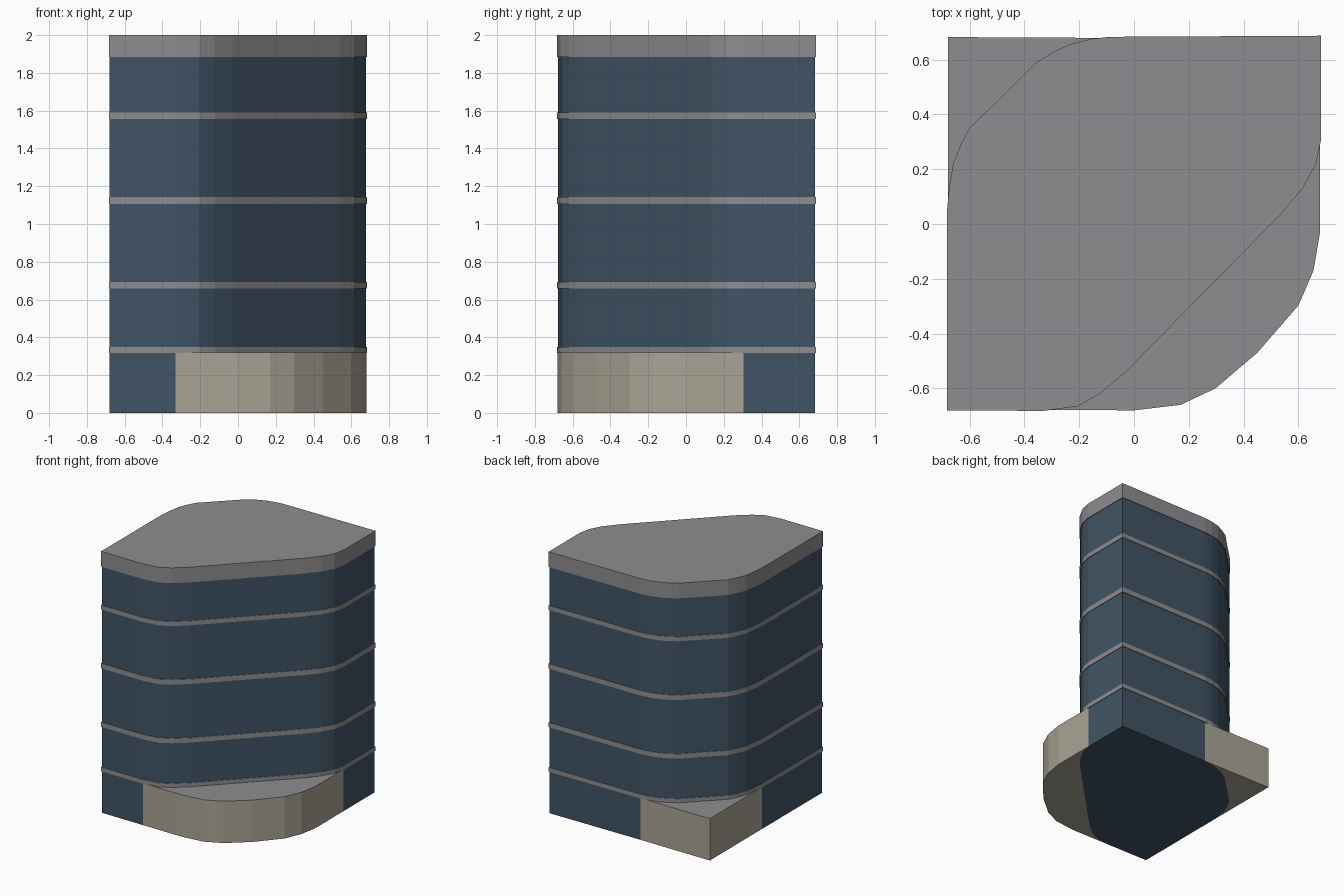
import bpy, bmesh
from mathutils import Vector

if "Cube" in bpy.data.objects:
    bpy.data.objects.remove(bpy.data.objects["Cube"])


def material(name, rgb):
    m = bpy.data.materials.new(name)
    m.diffuse_color = (*rgb, 1)
    m.use_nodes = True
    m.node_tree.nodes["Principled BSDF"].inputs["Base Color"].default_value = m.diffuse_color
    return m


GLASS = material("blue glass", (0.052, 0.088, 0.130))
GREY = material("grey concrete", (0.27, 0.27, 0.28))
BEIGE = material("beige stone", (0.40, 0.37, 0.30))

# Floor plan of the slabs (counter-clockwise): two sharp corners, two rounded cuts
FRONT_CUT = [(-0.33, -0.682), (-0.205, -0.665), (-0.125, -0.62), (-0.03, -0.54),
             (0.54, 0.04), (0.615, 0.13), (0.665, 0.22), (0.682, 0.305)]
BACK_CUT = [(-0.09, 0.683), (-0.16, 0.675), (-0.23, 0.657), (-0.29, 0.63), (-0.355, 0.59),
            (-0.6, 0.35), (-0.632, 0.29), (-0.66, 0.22), (-0.675, 0.13), (-0.682, 0.05)]
SLAB = [(-0.683, -0.68)] + FRONT_CUT + [(0.682, 0.687)] + BACK_CUT


def offset(pts, d):
    """Move a counter-clockwise outline outwards by d with mitred corners."""
    out = []
    for i, p in enumerate(pts):
        a, b, c = Vector(pts[i - 1]), Vector(p), Vector(pts[(i + 1) % len(pts)])
        e, f = (b - a).normalized(), (c - b).normalized()
        n, m = Vector((e.y, -e.x)), Vector((f.y, -f.x))
        out.append(tuple(b + (n + m) * (d / (1 + n.dot(m)))))
    return out


def prism(name, pts, z0, z1, side, top=None):
    """Extrude an outline; an optional second material covers the top."""
    bm = bmesh.new()
    face = bm.faces.new([bm.verts.new((x, y, z0)) for x, y in pts])
    up = bmesh.ops.extrude_face_region(bm, geom=[face], use_keep_orig=True)["geom"]
    bmesh.ops.translate(bm, vec=(0, 0, z1 - z0),
                        verts=[v for v in up if isinstance(v, bmesh.types.BMVert)])
    bmesh.ops.recalc_face_normals(bm, faces=bm.faces)
    for f in bm.faces:
        f.material_index = 1 if top and f.normal.z > 0.5 else 0
    me = bpy.data.meshes.new(name)
    bm.to_mesh(me)
    bm.free()
    for m in filter(None, (side, top)):
        me.materials.append(m)
    bpy.context.collection.objects.link(bpy.data.objects.new(name, me))


# Glass tower, set slightly behind the slab edges
TOWER = offset(SLAB, -0.004)
prism("tower", TOWER, 0, 1.9, GLASS)

# Floor bands and roof parapet
for i, (z0, z1) in enumerate([(0.318, 0.35), (0.658, 0.694), (1.106, 1.144), (1.555, 1.589)]):
    prism(f"floor_band_{i + 1}", SLAB, z0, z1, GREY)
prism("roof", SLAB, 1.883, 2.0, GREY)

# Podium wings filling the two cut corners
n = len(FRONT_CUT)
front_inner, back_inner = TOWER[1:n + 1], TOWER[n + 2:]
front_outer = [(0.0, -0.68), (0.17, -0.66), (0.297, -0.60), (0.45, -0.47),
               (0.60, -0.297), (0.655, -0.17), (0.679, -0.03)]
prism("front_podium", front_outer + front_inner[::-1], 0, 0.32, BEIGE, GREY)
prism("back_podium", [(-0.679, 0.682)] + back_inner[::-1], 0, 0.32, BEIGE, GREY)
